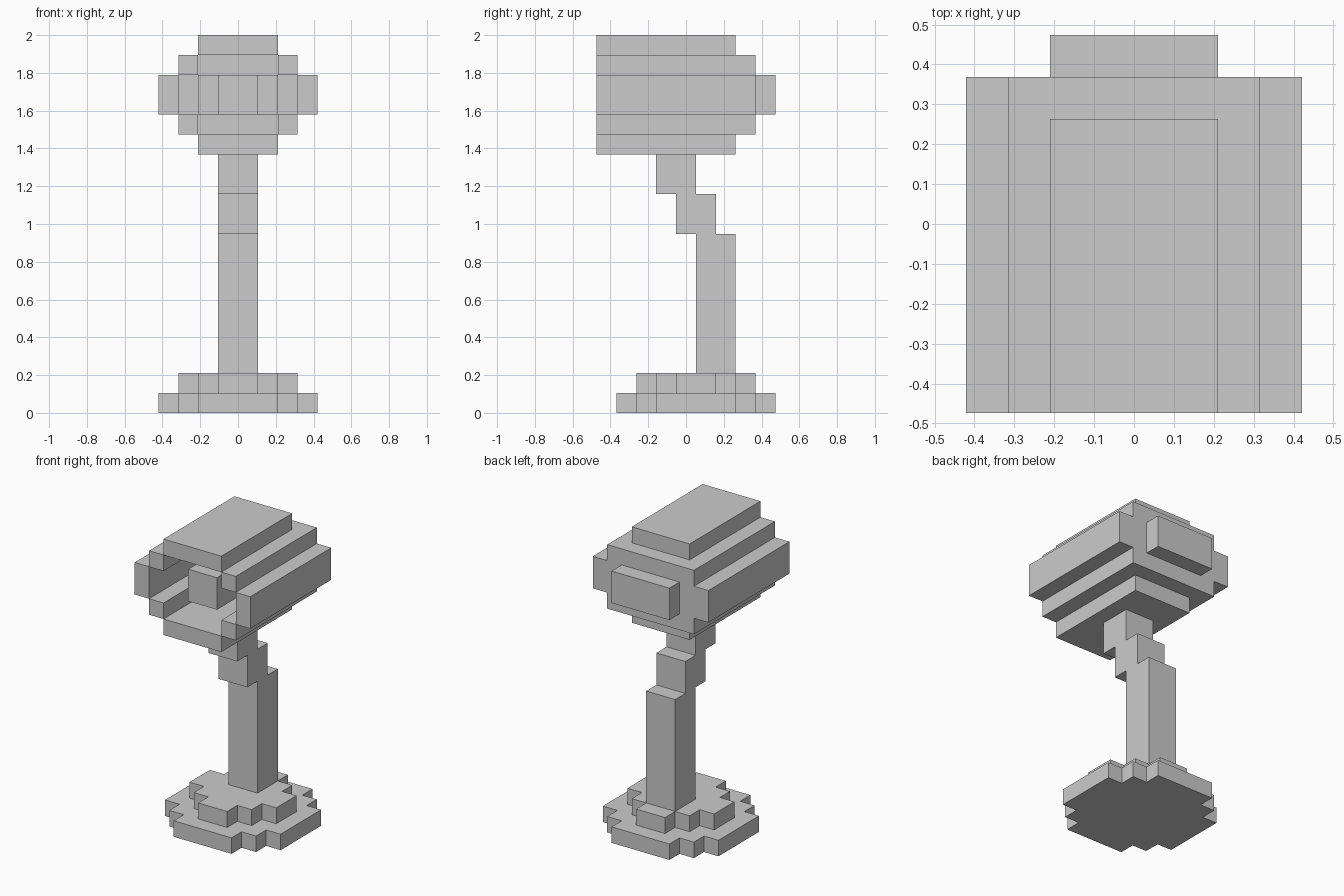
import bpy, bmesh

if "Cube" in bpy.data.objects:
    bpy.data.objects.remove(bpy.data.objects["Cube"])

U = 2 / 19  # one block; the lamp is 19 blocks tall

# How a 2D outline point (p, q) plus depth d maps to x, y, z
PLAN = lambda p, q, d: (p * U, q * U, d * U)
FRONT = lambda p, q, d: (p * U, d * U, q * U)
SIDE = lambda p, q, d: (d * U, p * U, q * U)


def prism(name, outline, plane, start, end):
    """Extrude a flat outline between two depths."""
    bm = bmesh.new()
    a = [bm.verts.new(plane(p, q, start)) for p, q in outline]
    b = [bm.verts.new(plane(p, q, end)) for p, q in outline]
    bm.faces.new(a)
    bm.faces.new(b)
    for i in range(len(a)):
        j = (i + 1) % len(a)
        bm.faces.new((a[i], a[j], b[j], b[i]))
    bmesh.ops.recalc_face_normals(bm, faces=bm.faces)
    mesh = bpy.data.meshes.new(name)
    bm.to_mesh(mesh)
    bm.free()
    obj = bpy.data.objects.new(name, mesh)
    bpy.context.collection.objects.link(obj)
    return obj


def stepped(edges, halves):
    """Mirrored stepped outline: half width for each row between edges."""
    right = []
    for lo, hi, h in zip(edges, edges[1:], halves):
        right += [(h, lo), (h, hi)]
    return right + [(-p, q) for p, q in reversed(right)]


def rect(half, lo, hi):
    return stepped([lo, hi], [half])


# Round two-step foot
prism("foot_lower", stepped([-3.5, -2.5, -1.5, 2.5, 3.5, 4.5], [2, 3, 4, 3, 2]), PLAN, 0, 1)
prism("foot_upper", stepped([-2.5, -1.5, -0.5, 1.5, 2.5, 3.5], [1, 2, 3, 2, 1]), PLAN, 1, 2)

# Post that steps forward towards the top
post = [(0.5, 2), (2.5, 2), (2.5, 9), (1.5, 9), (1.5, 11), (0.5, 11),
        (0.5, 13), (-1.5, 13), (-1.5, 11), (-0.5, 11), (-0.5, 9), (0.5, 9)]
prism("post", post, SIDE, -1, 1)

# Hollow lamp shade, open at the front
shade = prism("shade", stepped([13, 14, 15, 17, 18, 19], [2, 3, 4, 3, 2]), FRONT, -4.5, 2.5)
cutter = prism("shade_cutter", stepped([14, 15, 17, 18], [2, 3, 2]), FRONT, -5.5, 3.5)
cutter.hide_render = True
mod = shade.modifiers.new("hollow", "BOOLEAN")
mod.operation = "DIFFERENCE"
mod.solver = "EXACT"
mod.object = cutter
bpy.context.view_layer.objects.active = shade
bpy.ops.object.modifier_apply(modifier=mod.name)
bpy.data.objects.remove(cutter)

# Back wall with its rear block
prism("shade_back", stepped([14, 15, 17, 18], [3, 4, 3]), FRONT, 2.5, 3.5)
prism("rear_block", rect(2, 15, 17), FRONT, 3.5, 4.5)

# Bulb and its socket inside the shade
prism("socket", rect(2, 15, 17), FRONT, -0.5, 2.5)
prism("bulb", rect(1, 15, 17), FRONT, -3.5, -0.5)
